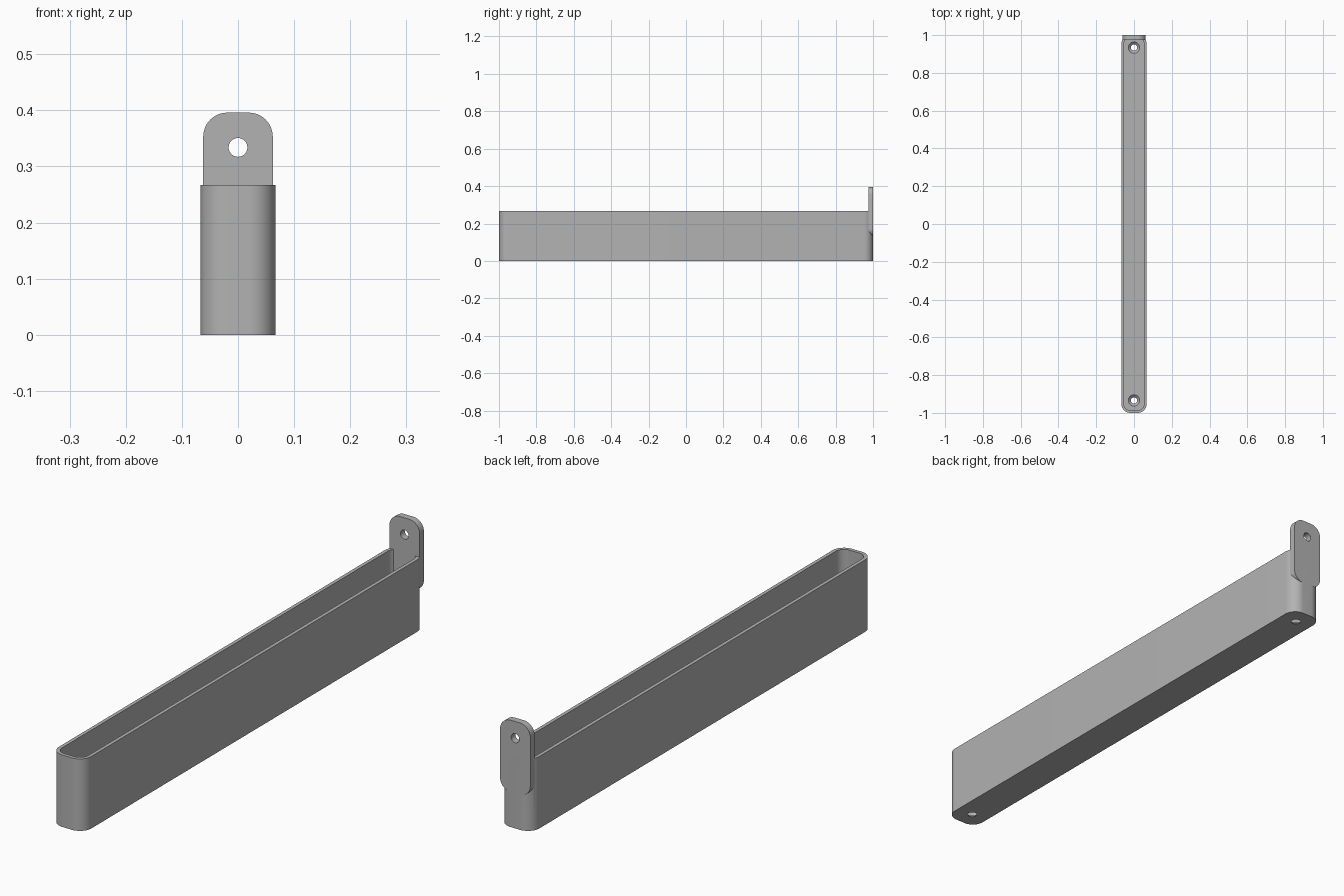
import bpy, bmesh, math
from mathutils import Matrix, Vector

if "Cube" in bpy.data.objects:
    bpy.data.objects.remove(bpy.data.objects["Cube"], do_unlink=True)

WIDTH, HEIGHT, WALL, RADIUS = 0.1333, 0.2667, 0.0133, 0.0467
TAB_THICK, TAB_BOTTOM, TAB_TOP = 0.025, 0.13, 0.396
SCREW_Y = 0.934

grey = bpy.data.materials.new("plain grey")
grey.use_nodes = True
COLOUR = (0.45, 0.45, 0.45, 1)
grey.diffuse_color = COLOUR
grey.node_tree.nodes["Principled BSDF"].inputs["Base Color"].default_value = COLOUR


def new_object(name, bm):
    bmesh.ops.recalc_face_normals(bm, faces=bm.faces)
    mesh = bpy.data.meshes.new(name)
    bm.to_mesh(mesh)
    bm.free()
    mesh.materials.append(grey)
    obj = bpy.data.objects.new(name, mesh)
    bpy.context.collection.objects.link(obj)
    return obj


def rounded_prism(name, width, length, radius, depth, matrix, steps=12):
    """Rounded rectangle in the local XY plane, extruded along local Z."""
    bm = bmesh.new()
    ring = []
    for corner, (sx, sy) in enumerate([(1, 1), (-1, 1), (-1, -1), (1, -1)]):
        cx, cy = sx * (width / 2 - radius), sy * (length / 2 - radius)
        for i in range(steps + 1):
            a = math.pi / 2 * (corner + i / steps)
            ring.append(bm.verts.new((cx + radius * math.cos(a), cy + radius * math.sin(a), 0)))
    face = bm.faces.new(ring)
    top = bmesh.ops.extrude_face_region(bm, geom=[face])["geom"]
    bmesh.ops.translate(bm, vec=(0, 0, depth),
                        verts=[v for v in top if isinstance(v, bmesh.types.BMVert)])
    bm.transform(matrix)
    return new_object(name, bm)


def cone(name, r1, r2, depth, matrix):
    bm = bmesh.new()
    bmesh.ops.create_cone(bm, cap_ends=True, segments=40, radius1=r1, radius2=r2,
                          depth=depth, matrix=matrix)
    return new_object(name, bm)


def combine(target, other, operation):
    mod = target.modifiers.new("combine", "BOOLEAN")
    mod.operation, mod.solver, mod.object = operation, "EXACT", other
    bpy.context.view_layer.objects.active = target
    bpy.ops.object.modifier_apply(modifier=mod.name)
    bpy.data.objects.remove(other, do_unlink=True)


# Long open tray with rounded ends
tray = rounded_prism("tray_with_hanging_tab", WIDTH, 2, RADIUS, HEIGHT, Matrix())
cavity = rounded_prism("cavity", WIDTH - 2 * WALL, 2 - 2 * WALL, RADIUS - WALL, HEIGHT,
                       Matrix.Translation((0, 0, WALL)))
combine(tray, cavity, "DIFFERENCE")

# Rounded hanging tab on the back end
upright = Matrix.Translation((0, 1, (TAB_BOTTOM + TAB_TOP) / 2)) @ Matrix.Rotation(math.pi / 2, 4, "X")
tab = rounded_prism("tab", 0.124, TAB_TOP - TAB_BOTTOM, 0.043, TAB_THICK, upright)
combine(tray, tab, "UNION")

# Hole through the tab
hole = cone("tab_hole", 0.0167, 0.0167, 0.2,
            Matrix.Translation((0, 1, 0.334)) @ Matrix.Rotation(math.pi / 2, 4, "X"))
combine(tray, hole, "DIFFERENCE")

# Countersunk screw holes in the floor
for side in (-1, 1):
    drill = cone("drill", 0.0167, 0.0167, 0.1, Matrix.Translation((0, side * SCREW_Y, 0)))
    combine(tray, drill, "DIFFERENCE")
    sink = cone("countersink", 0.0167, 0.0313, WALL,
                Matrix.Translation((0, side * SCREW_Y, WALL / 2 + 0.001)))
    combine(tray, sink, "DIFFERENCE")

# Smooth round corners, sharp edges
bpy.ops.object.select_all(action="DESELECT")
tray.select_set(True)
bpy.context.view_layer.objects.active = tray
bpy.ops.object.shade_smooth_by_angle(angle=math.radians(30))
